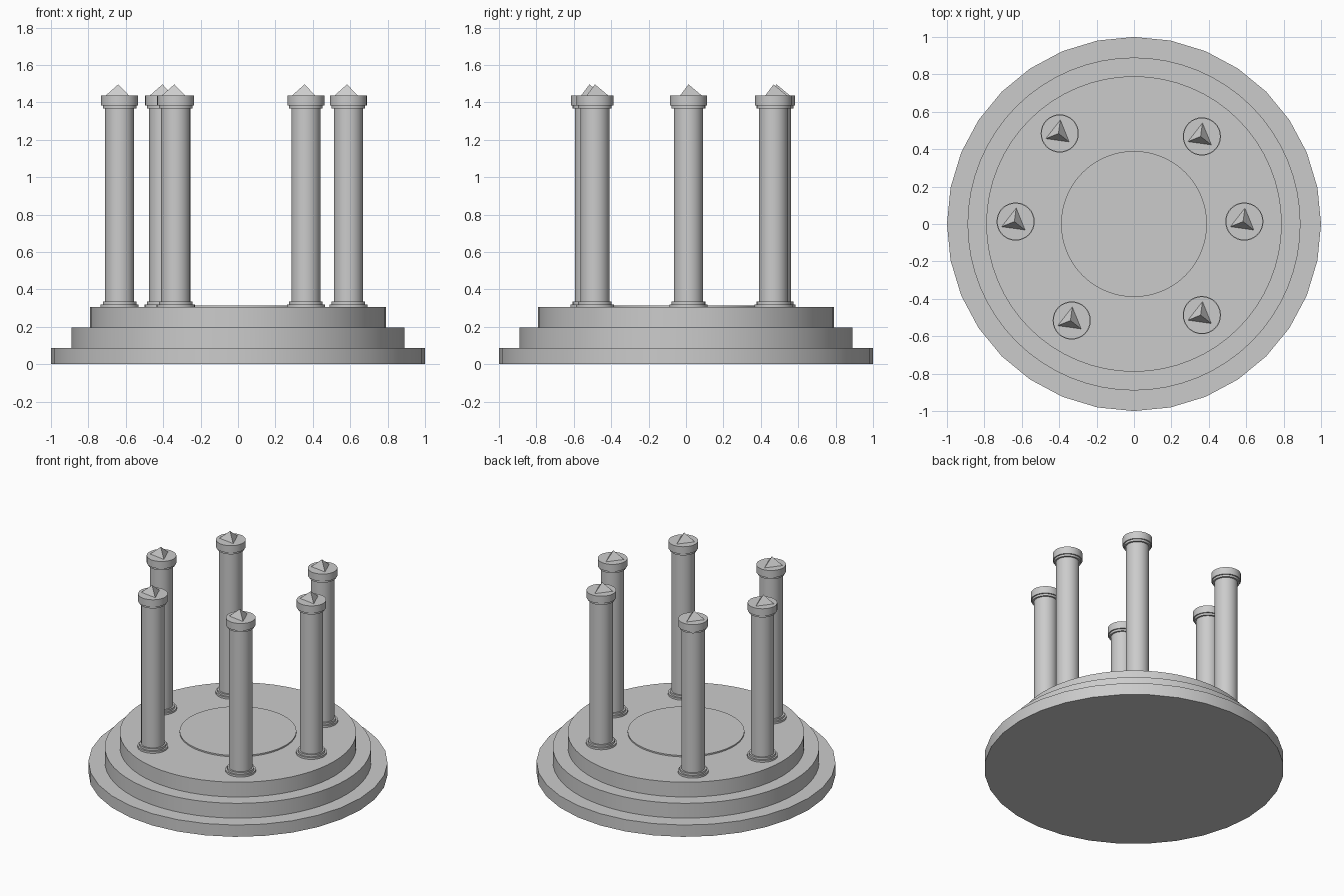
import bpy, math

if "Cube" in bpy.data.objects:
    bpy.data.objects.remove(bpy.data.objects["Cube"])


def lathe(name, loc, profile, sides):
    """Closed solid of revolution from (radius, z) points, bottom to top."""
    n = len(profile)
    verts = [(r * math.cos(2 * math.pi * i / sides), r * math.sin(2 * math.pi * i / sides), z)
             for r, z in profile for i in range(sides)]
    faces = [tuple(reversed(range(sides))), tuple(range((n - 1) * sides, n * sides))]
    for k in range(n - 1):
        for i in range(sides):
            j = (i + 1) % sides
            faces.append((k * sides + i, k * sides + j, (k + 1) * sides + j, (k + 1) * sides + i))
    mesh = bpy.data.meshes.new(name)
    mesh.from_pydata(verts, [], faces)
    ob = bpy.data.objects.new(name, mesh)
    ob.location = loc
    bpy.context.collection.objects.link(ob)
    bpy.ops.object.select_all(action='DESELECT')
    ob.select_set(True)
    bpy.context.view_layer.objects.active = ob
    bpy.ops.object.shade_smooth_by_angle(angle=math.radians(30))
    return ob


# Stepped round platform with a thin central disc
tiers = [("bottom_step", 1.0, 0.0, 0.087, 32), ("middle_step", 0.89, 0.087, 0.196, 64),
         ("top_step", 0.79, 0.196, 0.305, 64), ("centre_disc", 0.39, 0.305, 0.315, 64)]
for name, r, z0, z1, sides in tiers:
    lathe(name, (0, 0, 0), [(r, z0), (r, z1)], sides)

# Column outline: stepped foot, shaft, neck and capital
column_profile = [(0.102, 0.305), (0.102, 0.319), (0.09, 0.319), (0.09, 0.334),
                  (0.078, 0.334), (0.078, 1.368), (0.09, 1.368), (0.09, 1.383),
                  (0.099, 1.383), (0.099, 1.436)]

# Slightly irregular ring of columns, each with a three-sided spike on top
spots = [(-0.633, 0.013), (-0.397, 0.484), (0.363, 0.468),
         (0.590, 0.013), (0.363, -0.487), (-0.333, -0.516)]
for i, (x, y) in enumerate(spots, 1):
    lathe(f"column_{i}", (x, y, 0), column_profile, 32)
    bpy.ops.mesh.primitive_cone_add(vertices=3, radius1=0.073, radius2=0, depth=0.06,
                                    location=(x - 0.007, y, 1.466),
                                    rotation=(0, 0, math.radians(-8)))
    spike = bpy.context.object
    spike.name = f"column_spike_{i}"
